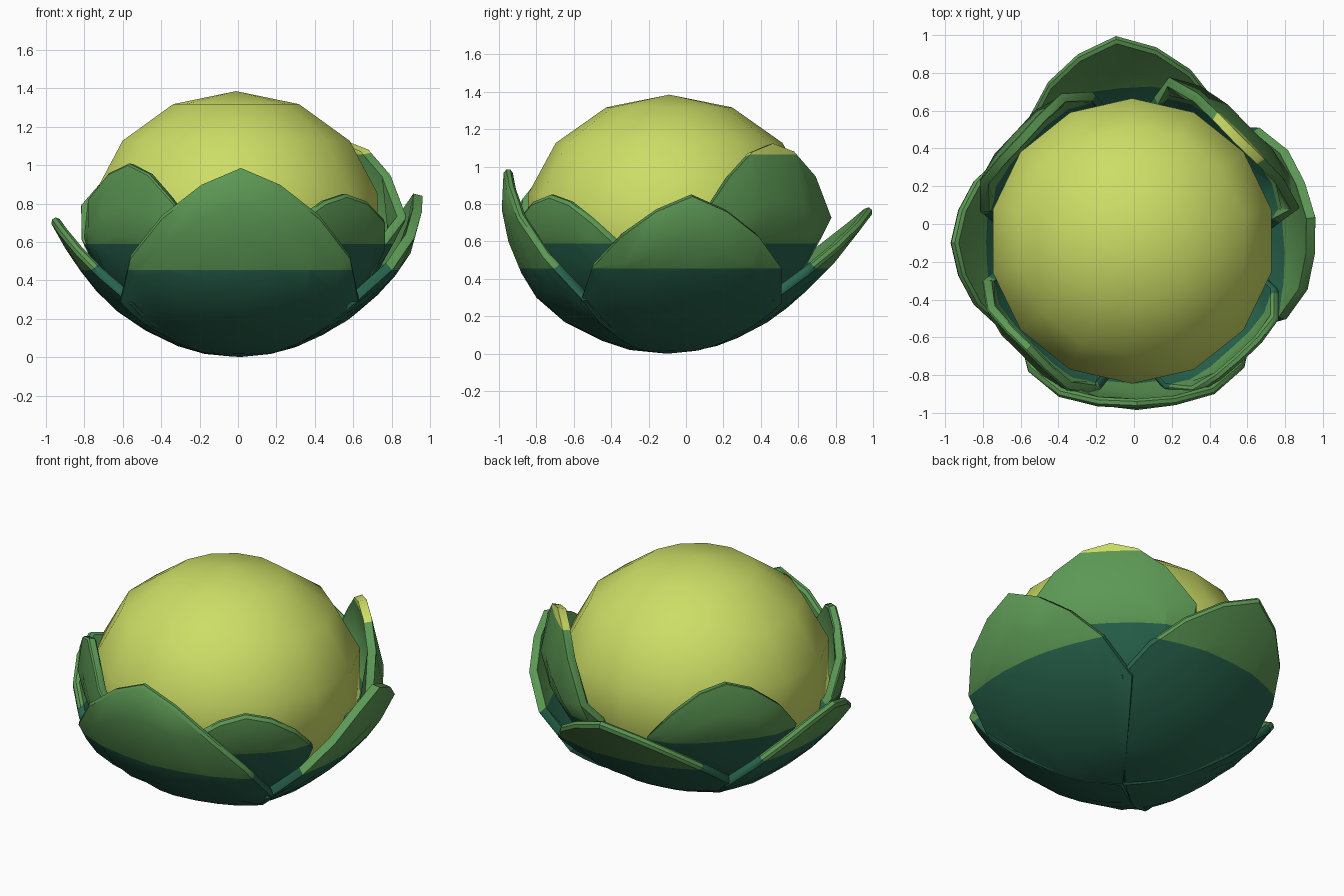
import bpy, bmesh, math

if "Cube" in bpy.data.objects:
    bpy.data.objects.remove(bpy.data.objects["Cube"])


def material(name, rgb):
    m = bpy.data.materials.new(name)
    m.diffuse_color = (*rgb, 1)
    m.use_nodes = True
    m.node_tree.nodes["Principled BSDF"].inputs["Base Color"].default_value = m.diffuse_color
    return m


DARK = material("dark_green", (0.021, 0.127, 0.076))
MID = material("leaf_green", (0.107, 0.314, 0.089))
PALE = material("pale_yellow_green", (0.61, 0.73, 0.133))
CX, CY = 0.0, -0.1   # axis of the plant


def finish(ob, angle):
    bpy.ops.object.select_all(action='DESELECT')
    ob.select_set(True)
    bpy.context.view_layer.objects.active = ob
    for mod in list(ob.modifiers):
        bpy.ops.object.modifier_apply(modifier=mod.name)
    bpy.ops.object.shade_smooth_by_angle(angle=math.radians(angle))


def t_of_z(profile, z):
    for i in range(len(profile) - 1):
        z0, z1 = profile[i][1], profile[i + 1][1]
        if z <= z1:
            return i + (z - z0) / (z1 - z0)
    return len(profile) - 1


def at(profile, t):
    i = min(int(t), len(profile) - 2)
    f = t - i
    (r0, z0), (r1, z1) = profile[i], profile[i + 1]
    return r0 + (r1 - r0) * f, z0 + (z1 - z0) * f


def leaf(name, azimuth, half, profile, side_z, power, flat, dark_z, tuck=0.0, thick=0.05):
    """Cupped pointed leaf: profile (radius, height) swept round the axis, rim falling to the sides."""
    bm = bmesh.new()
    cols, rows = 8, 8
    tip = profile[-1][1]
    grid = []
    for c in range(cols + 1):
        s = 2 * c / cols - 1
        a = math.radians(azimuth + s * half)
        top = t_of_z(profile, tip - (tip - side_z) * abs(s) ** power)
        column = []
        for k in range(rows + 1):
            r, z = at(profile, top * k / rows)
            r *= 1 + flat * s * s * (1 - tuck * s * s)
            column.append(bm.verts.new((CX + r * math.cos(a), CY + r * math.sin(a), z)))
        grid.append(column)
    for c in range(cols):
        for k in range(rows):
            bm.faces.new((grid[c][k], grid[c + 1][k], grid[c + 1][k + 1], grid[c][k + 1]))
    bmesh.ops.remove_doubles(bm, verts=bm.verts, dist=0.001)
    # colour bands by height
    for h in (dark_z, 1.065):
        bmesh.ops.bisect_plane(bm, geom=bm.verts[:] + bm.edges[:] + bm.faces[:],
                               plane_co=(0, 0, h), plane_no=(0, 0, 1))
    for f in bm.faces:
        z = f.calc_center_median().z
        f.material_index = 0 if z < dark_z else (1 if z < 1.065 else 2)
    me = bpy.data.meshes.new(name)
    bm.to_mesh(me)
    bm.free()
    for m in (DARK, MID, PALE):
        me.materials.append(m)
    ob = bpy.data.objects.new(name, me)
    bpy.context.collection.objects.link(ob)
    sol = ob.modifiers.new("thickness", 'SOLIDIFY')
    sol.thickness = thick
    sol.offset = -1
    bev = ob.modifiers.new("rim", 'BEVEL')
    bev.width = 0.014
    bev.segments = 1
    bev.limit_method = 'ANGLE'
    bev.angle_limit = math.radians(60)
    finish(ob, 38)


# round head, squashed a little underneath
bpy.ops.mesh.primitive_uv_sphere_add(segments=14, ring_count=7, radius=1)
head = bpy.context.object
head.name = "head"
for v in head.data.vertices:
    x, y, z = v.co
    v.co = (0.775 * x - 0.01, 0.775 * y - 0.09, 0.7 + z * (0.685 if z > 0 else 0.62))
head.data.materials.append(PALE)
finish(head, 60)

# outer leaves, sharing one bowl-shaped base
base = [(0, 0), (0.2, 0.02), (0.35, 0.07)]
leaf("outer_leaf_front", 271, 54,
     base + [(0.55, 0.17), (0.70, 0.3), (0.78, 0.43), (0.85, 0.6), (0.885, 0.77), (0.875, 0.985)],
     0.28, 1.5, 0.15, 0.455)
leaf("outer_leaf_right", 8, 46,
     base + [(0.54, 0.17), (0.70, 0.3), (0.81, 0.42), (0.905, 0.56), (0.97, 0.84)],
     0.27, 1.4, 0.14, 0.455)
leaf("outer_leaf_back", 95, 46,
     base + [(0.54, 0.17), (0.69, 0.28), (0.89, 0.48), (1.11, 0.76)],
     0.28, 1.3, 0.08, 0.455)
leaf("outer_leaf_left", 180, 42,
     base + [(0.56, 0.18), (0.70, 0.3), (0.80, 0.42), (0.89, 0.55), (0.98, 0.71)],
     0.27, 1.5, 0.12, 0.455)


# inner leaves, tucked between the outer ones
def inner(name, azimuth, half, tip, r_tip, side_z, bulge, power=1.8):
    leaf(name, azimuth, half,
         [(0, 0.07), (0.33, 0.12), (0.54, 0.23), (0.70, 0.38), (0.80, 0.56),
          (bulge, 0.72), (r_tip, tip)],
         side_z, power, 0.18, 0.59, tuck=1.6)


inner("inner_leaf_front_left", 225, 41, 1.01, 0.81, 0.38, 0.85)
inner("inner_leaf_front_right", 312, 40, 0.85, 0.85, 0.38, 0.85)
inner("inner_leaf_back_right", 45, 44, 1.125, 0.80, 0.42, 0.89, 2.0)
inner("inner_leaf_back_left", 137, 42, 0.96, 0.83, 0.38, 0.87)
